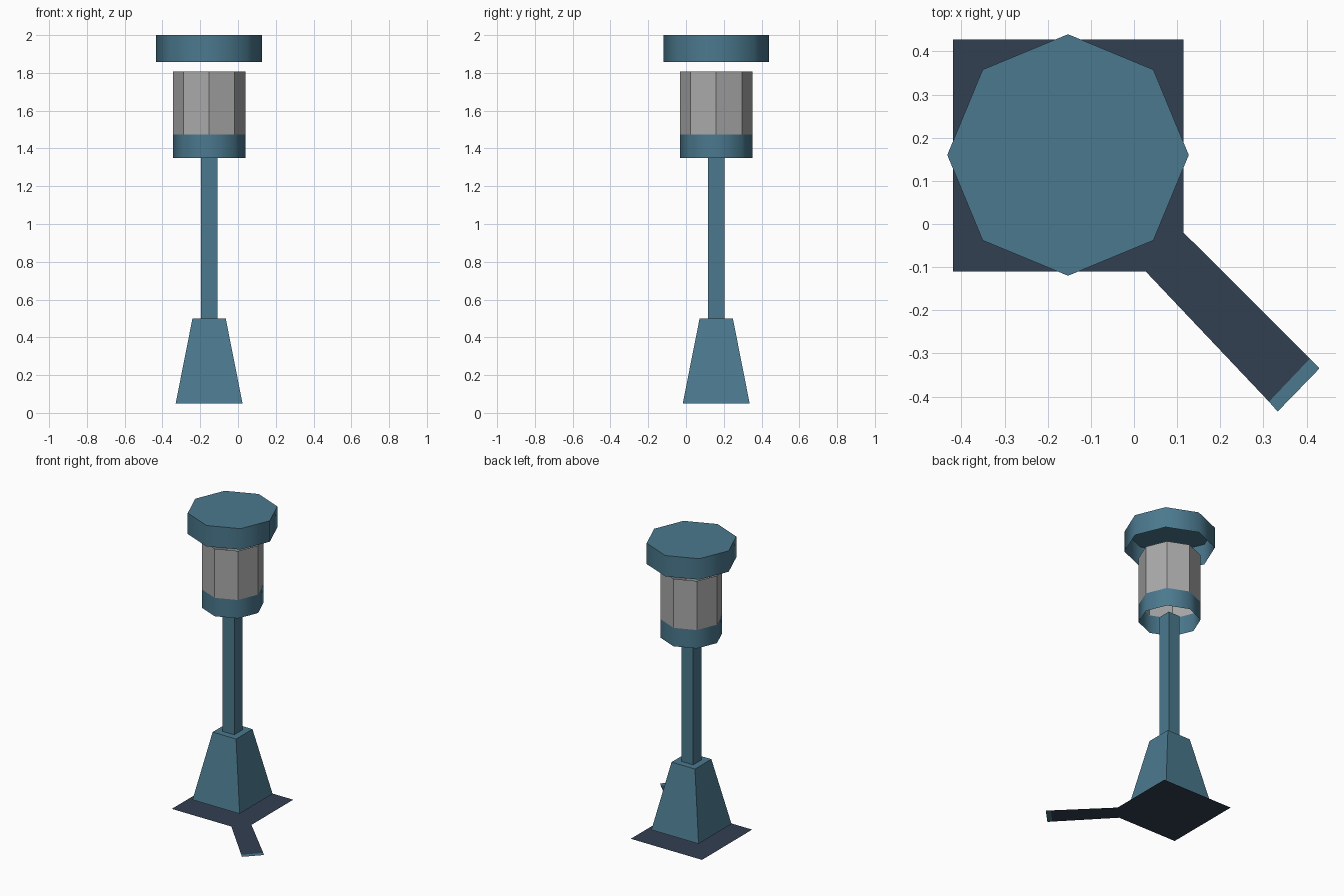
import bpy
import bmesh
from math import cos, sin, pi, radians, sqrt

cube = bpy.data.objects.get("Cube")
if cube:
    bpy.data.objects.remove(cube, do_unlink=True)

CX, CY = -0.153, 0.16  # axis of the lamp post


def material(name, rgb):
    mat = bpy.data.materials.new(name)
    mat.use_nodes = True
    color = (*rgb, 1.0)
    mat.diffuse_color = color
    mat.node_tree.nodes["Principled BSDF"].inputs["Base Color"].default_value = color
    return mat


teal = material("teal_paint", (0.07, 0.19, 0.27))
slate = material("dark_slate", (0.031, 0.05, 0.083))
grey = material("grey_glass", (0.40, 0.40, 0.40))


def finish(name, bm, mat):
    mesh = bpy.data.meshes.new(name)
    bm.to_mesh(mesh)
    bm.free()
    mesh.materials.append(mat)
    obj = bpy.data.objects.new(name, mesh)
    bpy.context.collection.objects.link(obj)
    return obj


def shell(name, sides, r0, r1, z0, z1, mat, top=True, turn=0.0, smooth=False):
    """Open-bottomed prism or frustum around the post axis."""
    bm = bmesh.new()
    rings = []
    for r, z in ((r0, z0), (r1, z1)):
        angles = [turn + 2 * pi * i / sides for i in range(sides)]
        rings.append([bm.verts.new((CX + r * cos(a), CY + r * sin(a), z)) for a in angles])
    low, high = rings
    for i in range(sides):
        j = (i + 1) % sides
        bm.faces.new((low[i], low[j], high[j], high[i]))
    if top:
        bm.faces.new(high)
    obj = finish(name, bm, mat)
    if smooth:
        bpy.ops.object.select_all(action="DESELECT")
        obj.select_set(True)
        bpy.context.view_layer.objects.active = obj
        bpy.ops.object.shade_smooth_by_angle(angle=radians(60))
    return obj


def sheet(name, points, mat):
    """Flat ground sheet from a counter-clockwise outline."""
    bm = bmesh.new()
    bm.faces.new([bm.verts.new((x, y, 0)) for x, y in points])
    return finish(name, bm, mat)


# Ground plate with the diagonal path leaving its corner
path_end = [(0.313, -0.412), (0.408, -0.312)]
sheet("ground_plate", [(-0.42, -0.11), (0.027, -0.11), *path_end,
                       (0.115, -0.02), (0.115, 0.428), (-0.42, 0.428)], slate)
sheet("path_tip", [path_end[0], (0.333, -0.435), (0.43, -0.335), path_end[1]], teal)

# Square foot and pole
shell("foot", 4, 0.177 * sqrt(2), 0.088 * sqrt(2), 0.05, 0.5, teal, turn=pi / 4)
shell("pole", 4, 0.044 * sqrt(2), 0.044 * sqrt(2), 0.5, 1.38, teal, turn=pi / 4)

# Octagonal lantern
shell("lantern_collar", 8, 0.192, 0.192, 1.35, 1.475, teal, top=False, smooth=True)
shell("lantern_glass", 8, 0.192, 0.192, 1.475, 1.808, grey, top=False)
shell("lantern_cap", 8, 0.28, 0.28, 1.858, 2.0, teal, smooth=True)
